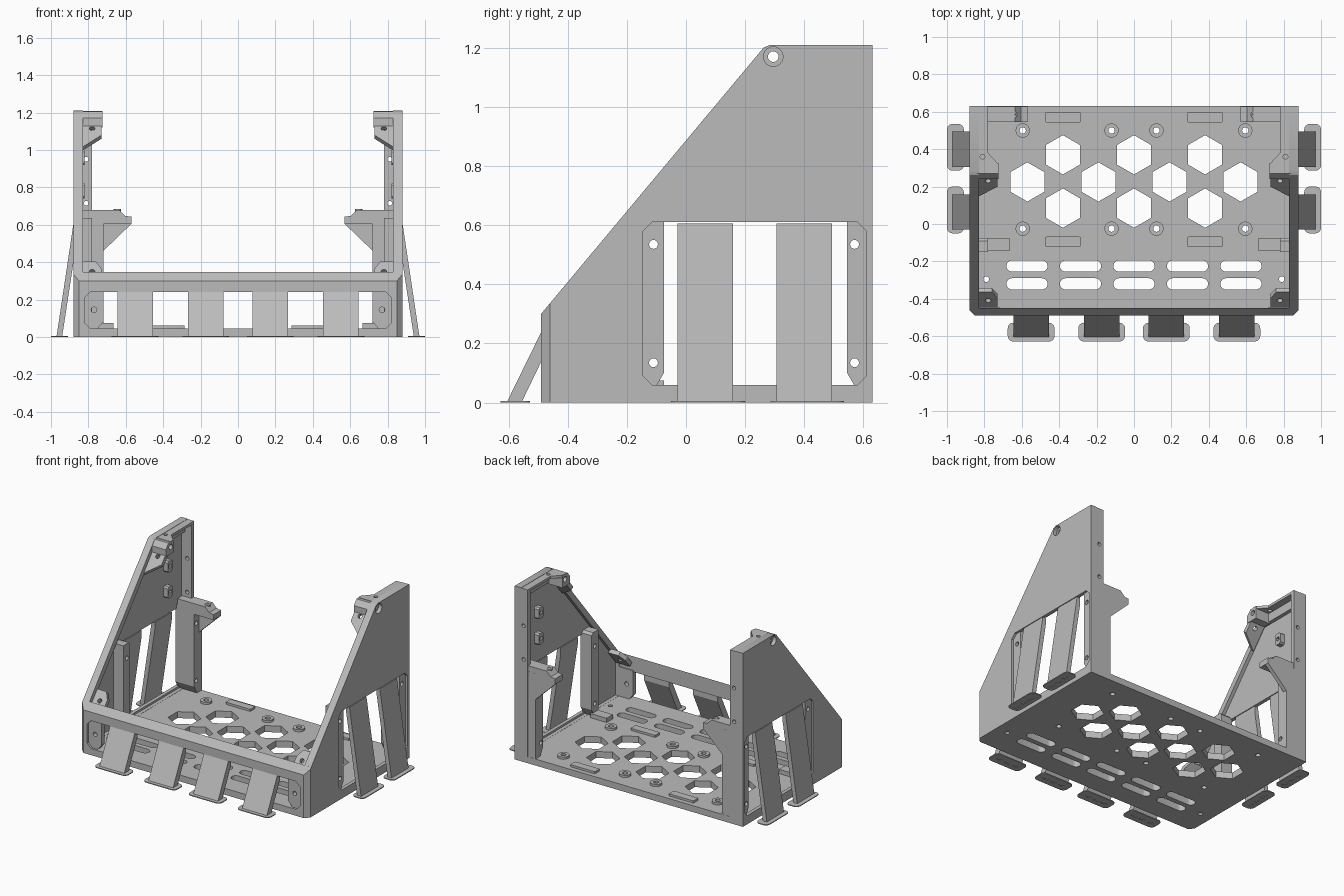
import bpy, bmesh, math
from mathutils import Matrix, Vector

cube = bpy.data.objects.get("Cube")
if cube:
    bpy.data.objects.remove(cube, do_unlink=True)

grey = bpy.data.materials.new("matte_grey")
grey.use_nodes = True
tone = (0.5, 0.5, 0.5, 1)
grey.diffuse_color = tone
grey.node_tree.nodes["Principled BSDF"].inputs["Base Color"].default_value = tone

# Drawing planes: columns are the sheet's u, v and depth directions
RISE = Vector((0, 0.76, 0.91)).normalized()
OUT = Vector((0, -RISE.z, RISE.y))
LOW_EDGE = Vector((0, -0.49, 0.30))


def frame(u, v, w, origin=(0, 0, 0)):
    return Matrix.Translation(origin) @ Matrix((u, v, w)).transposed().to_4x4()


X, Y, Z = Vector((1, 0, 0)), Vector((0, 1, 0)), Vector((0, 0, 1))
PLAN = frame(X, Y, Z)
SIDE = frame(Y, Z, X)
FRONT = frame(X, Z, Y)
SLOPE = frame(X, RISE, OUT, LOW_EDGE)


def ring(cx, cy, r, n=24, turn=0.0):
    return [(cx + r * math.cos(turn + math.tau * i / n),
             cy + r * math.sin(turn + math.tau * i / n)) for i in range(n)]


def rounded(cx, cy, w, h, r, n=6):
    pts = []
    for k, (sx, sy) in enumerate([(1, 1), (-1, 1), (-1, -1), (1, -1)]):
        for i in range(n + 1):
            a = math.pi / 2 * (k + i / n)
            pts.append((cx + sx * (w / 2 - r) + r * math.cos(a),
                        cy + sy * (h / 2 - r) + r * math.sin(a)))
    return pts


def box(u0, u1, v0, v1, c=0.0):
    if c:
        return rounded((u0 + u1) / 2, (v0 + v1) / 2, u1 - u0, v1 - v0, c, 1)
    return [(u0, v0), (u1, v0), (u1, v1), (u0, v1)]


def plate(name, plane, w0, w1, outline, holes=(), mirror=False, trims=()):
    """Filled outline with holes, extruded between depths w0 and w1."""
    curve = bpy.data.curves.new(name, 'CURVE')
    curve.dimensions = '2D'
    curve.fill_mode = 'BOTH'
    curve.extrude = (w1 - w0) / 2
    for loop in [outline, *holes]:
        spline = curve.splines.new('POLY')
        spline.points.add(len(loop) - 1)
        for p, (u, v) in zip(spline.points, loop):
            p.co = (u, v, 0, 1)
        spline.use_cyclic_u = True
    obj = bpy.data.objects.new(name, curve)
    bpy.context.collection.objects.link(obj)
    bpy.ops.object.select_all(action='DESELECT')
    obj.select_set(True)
    bpy.context.view_layer.objects.active = obj
    bpy.ops.object.convert(target='MESH')
    obj = bpy.context.view_layer.objects.active
    bm = bmesh.new()
    bm.from_mesh(obj.data)
    bm.transform(plane @ Matrix.Translation((0, 0, (w0 + w1) / 2)))
    bmesh.ops.remove_doubles(bm, verts=bm.verts, dist=1e-5)
    for co, no in trims:
        geom = bm.verts[:] + bm.edges[:] + bm.faces[:]
        bmesh.ops.bisect_plane(bm, geom=geom, plane_co=co, plane_no=no, clear_outer=True)
        bmesh.ops.holes_fill(bm, edges=[e for e in bm.edges if e.is_boundary], sides=0)
    bmesh.ops.recalc_face_normals(bm, faces=bm.faces)
    bm.to_mesh(obj.data)
    bm.free()
    obj.data.materials.clear()
    obj.data.materials.append(grey)
    bpy.ops.object.shade_smooth_by_angle(angle=math.radians(25))
    if mirror:
        m = obj.modifiers.new("mirror", 'MIRROR')
        m.use_mirror_merge = False
    return obj


# Floor with vents, slots and screw holes
bosses = [(x, y) for x in (-0.595, -0.12, 0.12, 0.595) for y in (-0.025, 0.5)]
cuts = [ring(x, y, 0.105, 6, math.pi / 2) for y in (0.085, 0.37) for x in (-0.38, 0, 0.38)]
cuts += [ring(x, 0.225, 0.105, 6, math.pi / 2) for x in (-0.57, -0.19, 0.19, 0.57)]
cuts += [rounded(x * 0.286, y, 0.22, 0.06, 0.0299) for x in range(-2, 3) for y in (-0.225, -0.32)]
cuts += [ring(x, y, 0.017, 16) for x, y in bosses]
cuts += [ring(x, -0.295, 0.015, 16) for x in (-0.79, 0.79)]
plate("floor", PLAN, 0, 0.045, box(-0.83, 0.83, -0.45, 0.63), cuts)
for x, y in bosses:
    plate("floor_boss", PLAN, 0.045, 0.06, ring(x, y, 0.038), [ring(x, y, 0.017, 16)])
for y in (-0.095, 0.57):
    plate("floor_bar", PLAN, 0.045, 0.06, rounded(0.38, y, 0.19, 0.055, 0.008, 2), mirror=True)
plate("floor_block", PLAN, 0.045, 0.075, box(0.665, 0.79, -0.145, -0.075), mirror=True)

# Front wall, trimmed to the slope and with chamfered corners
corners = [((s * 0.88, -0.46, 0), (s, -1, 0)) for s in (1, -1)]
plate("front_wall", FRONT, -0.49, -0.45, box(-0.88, 0.88, 0, 0.36),
      [box(-0.82, 0.82, 0.045, 0.24, 0.03)], trims=[(LOW_EDGE, OUT)] + corners)
plate("front_window_tab", FRONT, -0.475, -0.445,
      [(0.84, 0.04), (0.755, 0.04), (0.72, 0.08), (0.72, 0.25), (0.84, 0.25)],
      [ring(0.77, 0.145, 0.015, 16)], mirror=True)

# Side walls: outer skin with window, and inner rim
wall = [(-0.45, 0), (0.63, 0), (0.63, 1.21), (0.285, 1.21), (0.262, 1.2), (-0.45, 0.348)]
plate("side_skin", SIDE, 0.855, 0.88, wall,
      [box(-0.145, 0.61, 0.06, 0.61, 0.03), ring(0.295, 1.17, 0.033)], mirror=True)
plate("side_rim", SIDE, 0.83, 0.855, wall,
      [[(-0.445, 0.046), (0.615, 0.046), (0.615, 1.13), (0.255, 1.13), (-0.445, 0.292)],
       ring(0.295, 1.17, 0.018)], mirror=True)
for z in (0.78, 0.96):
    plate("wall_clip", SIDE, 0.82, 0.856, box(0.40, 0.45, z - 0.04, z + 0.04, 0.01),
          [box(0.412, 0.438, z - 0.012, z + 0.012)], mirror=True)

# Upper corner: pivot block, top ledge
plate("pivot_block", SIDE, 0.725, 0.84,
      [(0.24, 1.12), (0.325, 1.12), (0.325, 1.205), (0.27, 1.205), (0.24, 1.17)],
      [ring(0.295, 1.17, 0.018)], mirror=True)
plate("top_ledge", PLAN, 1.19, 1.208,
      [(0.84, 0.29), (0.84, 0.63), (0.78, 0.63), (0.78, 0.38), (0.725, 0.32), (0.725, 0.29)],
      [ring(0.81, 0.36, 0.013, 16)], mirror=True)

# Screw tabs recessed below the sloped edge
plate("upper_screw_tab", SLOPE, -0.06, -0.03,
      [(0.84, 0.95), (0.73, 1.04), (0.73, 1.13), (0.84, 1.13)],
      [ring(0.78, 1.087, 0.015, 16)], mirror=True)
plate("lower_screw_tab", SLOPE, -0.06, -0.03,
      [(0.84, 0.03), (0.73, 0.03), (0.73, 0.11), (0.76, 0.16), (0.84, 0.16)],
      [ring(0.78, 0.09, 0.015, 16)], mirror=True)

# Upright posts behind the window edges
screws = (0.135, 0.535)
plate("front_post", SIDE, 0.78, 0.865,
      [(-0.15, 0.04), (-0.11, 0.04), (-0.075, 0.1), (-0.075, 0.62), (-0.09, 0.635), (-0.15, 0.635)],
      [ring(-0.11, z, 0.015, 16) for z in screws], mirror=True)
plate("back_post", SIDE, 0.72, 0.865,
      [(0.545, 0.1), (0.58, 0.04), (0.629, 0.04), (0.629, 0.64), (0.545, 0.64)],
      [ring(0.57, z, 0.015, 16) for z in screws], mirror=True)
plate("back_flange", FRONT, 0.60, 0.63, box(0.78, 0.856, 0.045, 1.205),
      [ring(0.812, z, 0.013, 16) for z in (0.715, 0.95)], mirror=True)

# Hooked brackets at the back
shelf = [(0.57, 0.605), (0.57, 0.643), (0.605, 0.648), (0.635, 0.68), (0.85, 0.68), (0.85, 0.605)]
plate("bracket_shelf", FRONT, 0.545, 0.60, shelf, mirror=True)
plate("bracket_web", FRONT, 0.60, 0.628, shelf[:-1] + [(0.85, 0.46), (0.72, 0.46)], mirror=True)
plate("bracket_screw_seat", PLAN, 0.643, 0.683, ring(0.645, 0.585, 0.02, 16),
      [ring(0.645, 0.585, 0.012, 16)], mirror=True)

# Slanted struts and slotted feet
for y in (0.065, 0.4):
    plate("side_strut", FRONT, y - 0.094, y + 0.094,
          [(0.97, 0.003), (0.94, 0.003), (0.855, 0.56), (0.855, 0.605), (0.88, 0.605)], mirror=True)
    plate("side_foot", PLAN, 0, 0.006, rounded(0.955, y + 0.01, 0.09, 0.25, 0.03),
          [rounded(0.955, y + k * 0.065, 0.02, 0.045, 0.0099) for k in (-1, 0, 1)], mirror=True)
for x in (0.173, 0.55):
    plate("front_strut", SIDE, x - 0.095, x + 0.095,
          [(-0.605, 0.003), (-0.555, 0.003), (-0.46, 0.2), (-0.46, 0.242), (-0.488, 0.242)], mirror=True)
    plate("front_foot", PLAN, 0, 0.006, rounded(x, -0.578, 0.25, 0.1, 0.03),
          [rounded(x + k * 0.065, -0.578, 0.045, 0.02, 0.0099) for k in (-1, 0, 1)], mirror=True)
